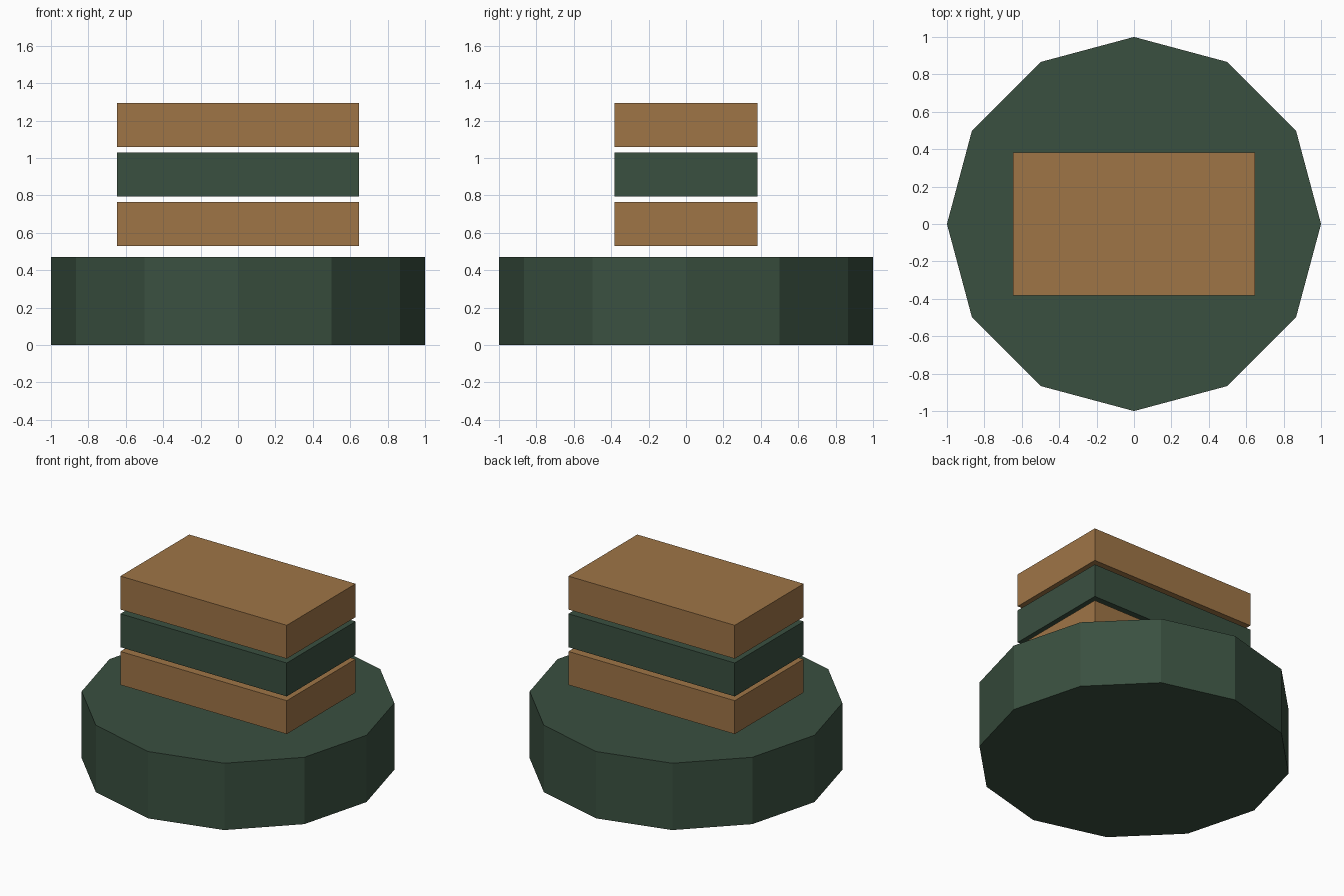
import bpy

cube = bpy.data.objects.get("Cube")
if cube:
    bpy.data.objects.remove(cube, do_unlink=True)


def make_material(name, rgb):
    mat = bpy.data.materials.new(name)
    mat.use_nodes = True
    color = (*rgb, 1.0)
    mat.diffuse_color = color
    mat.node_tree.nodes["Principled BSDF"].inputs["Base Color"].default_value = color
    return mat


green = make_material("dark green", (0.042, 0.080, 0.051))
brown = make_material("wood brown", (0.345, 0.178, 0.062))

# Twelve-sided base
BASE_HEIGHT = 0.47
bpy.ops.mesh.primitive_cylinder_add(vertices=12, radius=1, depth=BASE_HEIGHT,
                                    location=(0, 0, BASE_HEIGHT / 2))
base = bpy.context.object
base.name = "base"
base.data.materials.append(green)

# Three floating slabs, evenly stacked
SIZE = (1.294, 0.765, 0.235)
PITCH = 0.265
slabs = (("lower_slab", brown), ("middle_slab", green), ("upper_slab", brown))
for i, (name, mat) in enumerate(slabs):
    z = 0.647 + i * PITCH
    bpy.ops.mesh.primitive_cube_add(size=1, location=(0, 0, z))
    slab = bpy.context.object
    slab.name = name
    slab.scale = SIZE
    bpy.ops.object.transform_apply(location=False, rotation=False, scale=True)
    slab.data.materials.append(mat)
